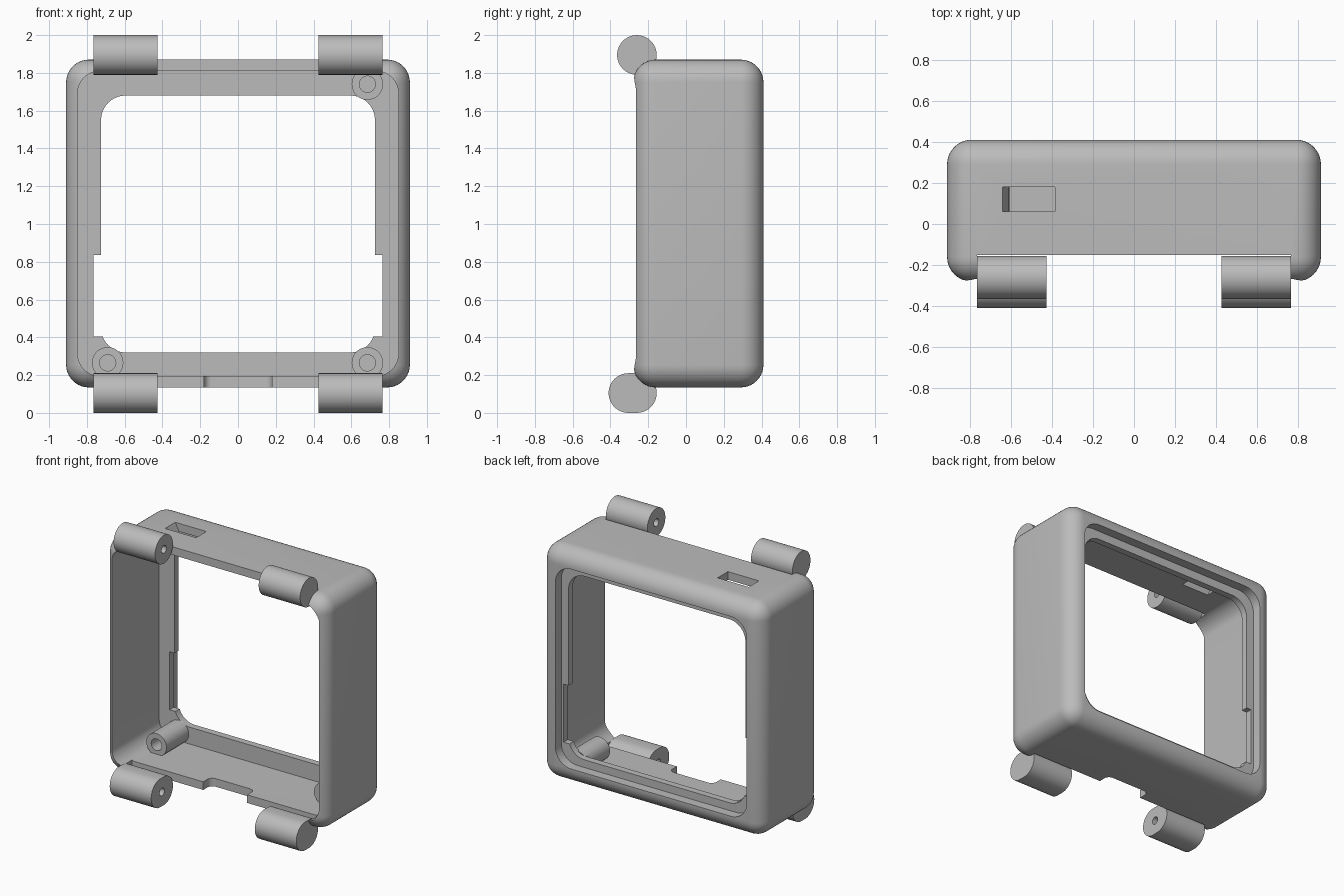
import bpy, bmesh, math
from mathutils import Vector

if "Cube" in bpy.data.objects:
    bpy.data.objects.remove(bpy.data.objects["Cube"], do_unlink=True)

GREY = bpy.data.materials.new("matte_grey")
GREY.use_nodes = True
GREY.diffuse_color = (0.5, 0.5, 0.5, 1)
GREY.node_tree.nodes["Principled BSDF"].inputs["Base Color"].default_value = (0.5, 0.5, 0.5, 1)


def add_object(name, bm):
    bmesh.ops.recalc_face_normals(bm, faces=bm.faces)
    mesh = bpy.data.meshes.new(name)
    bm.to_mesh(mesh)
    bm.free()
    mesh.materials.append(GREY)
    obj = bpy.data.objects.new(name, mesh)
    bpy.context.collection.objects.link(obj)
    return obj


def rounded(cu, cv, hu, hv, r, steps=10):
    """Outline of a rounded rectangle; a circle when both half sizes equal r."""
    pts = []
    for k, (su, sv) in enumerate(((1, 1), (-1, 1), (-1, -1), (1, -1))):
        for i in range(steps + 1):
            a = math.pi / 2 * (k + i / steps)
            pts.append((cu + su * (hu - r) + r * math.cos(a),
                        cv + sv * (hv - r) + r * math.sin(a)))
    return pts


def prism(name, pts, axis, start, end):
    """Extrude a 2D outline along an axis."""
    place = {"x": lambda u, v: (start, u, v),
             "y": lambda u, v: (u, start, v),
             "z": lambda u, v: (u, v, start)}[axis]
    move = Vector([(end - start) if a == axis else 0 for a in "xyz"])
    bm = bmesh.new()
    bm.faces.new([bm.verts.new(place(u, v)) for u, v in pts])
    bmesh.ops.remove_doubles(bm, verts=bm.verts, dist=1e-5)
    out = bmesh.ops.extrude_face_region(bm, geom=bm.faces[:])
    bmesh.ops.translate(bm, vec=move, verts=[g for g in out["geom"] if isinstance(g, bmesh.types.BMVert)])
    return add_object(name, bm)


def rect(u0, u1, v0, v1):
    return [(u0, v0), (u1, v0), (u1, v1), (u0, v1)]


def combine(obj, tool, operation="DIFFERENCE"):
    tool.hide_render = True
    mod = obj.modifiers.new("combine", "BOOLEAN")
    mod.operation, mod.solver, mod.object = operation, "EXACT", tool
    bpy.context.view_layer.objects.active = obj
    bpy.ops.object.modifier_apply(modifier=mod.name)
    bpy.data.objects.remove(tool, do_unlink=True)


def smooth(obj):
    bpy.ops.object.select_all(action="DESELECT")
    obj.select_set(True)
    bpy.context.view_layer.objects.active = obj
    bpy.ops.object.shade_smooth_by_angle(angle=math.radians(30))


MID = 1.0025  # height of the case centre

# Outer shell, rounded on every edge
bm = bmesh.new()
bmesh.ops.create_cube(bm, size=1)
bmesh.ops.scale(bm, vec=(1.82, 0.69, 1.735), verts=bm.verts)
bmesh.ops.translate(bm, vec=(0, 0.065, MID), verts=bm.verts)
bmesh.ops.bevel(bm, geom=bm.edges[:], offset=0.12, segments=10, profile=0.5, affect="EDGES")
case = add_object("case_shell", bm)

# Inner cavity, rear window with its recessed lip, side gaps in the lip
combine(case, prism("cavity", rounded(0, MID, 0.85, 0.8075, 0.12), "y", -1, 0.29))
combine(case, prism("rear_recess", rounded(0, MID, 0.785, 0.74, 0.13), "y", 0.34, 1))
combine(case, prism("window", rounded(0, 1.0, 0.725, 0.68, 0.13), "y", 0.1, 1.1))
combine(case, prism("lip_gap", rect(-0.765, 0.765, 0.405, 0.835), "y", 0.11, 0.9))

# Front relief in the top and bottom walls, cable notch, sloped top slot
for z0, z1 in ((-0.5, 0.4), (1.6, 2.5)):
    combine(case, prism("relief", rect(-0.765, 0.765, z0, z1), "y", -1, -0.15))
combine(case, prism("notch", rounded(0, -0.26, 0.18, 0.2, 0.04), "z", 0, 0.3))
slot = [(-0.655, 1.9), (-0.385, 1.9), (-0.385, 1.78), (-0.595, 1.78)]
combine(case, prism("top_slot", slot, "y", 0.06, 0.18))

# Screw posts with blind holes
for x, z in ((-0.69, 0.265), (0.685, 0.265), (0.685, 1.74)):
    combine(case, prism("post", rounded(x, z, 0.083, 0.083, 0.083), "y", 0.03, 0.3), "UNION")
    combine(case, prism("post_hole", rounded(x, z, 0.043, 0.043, 0.043), "y", -0.1, 0.24))
smooth(case)

# Hinge barrels with pin holes on the inner ends
for level, y, z, half_depth in (("upper", -0.26, 1.895, 0.105), ("lower", -0.2825, 0.105, 0.1275)):
    for side, s in (("left", 1), ("right", -1)):
        barrel = prism(f"{level}_{side}_hinge", rounded(y, z, half_depth, 0.105, 0.105),
                       "x", s * 0.425, s * 0.765)
        combine(barrel, prism("pin_hole", rounded(y, z, 0.028, 0.028, 0.028), "x", s * 0.3, s * 0.68))
        smooth(barrel)
